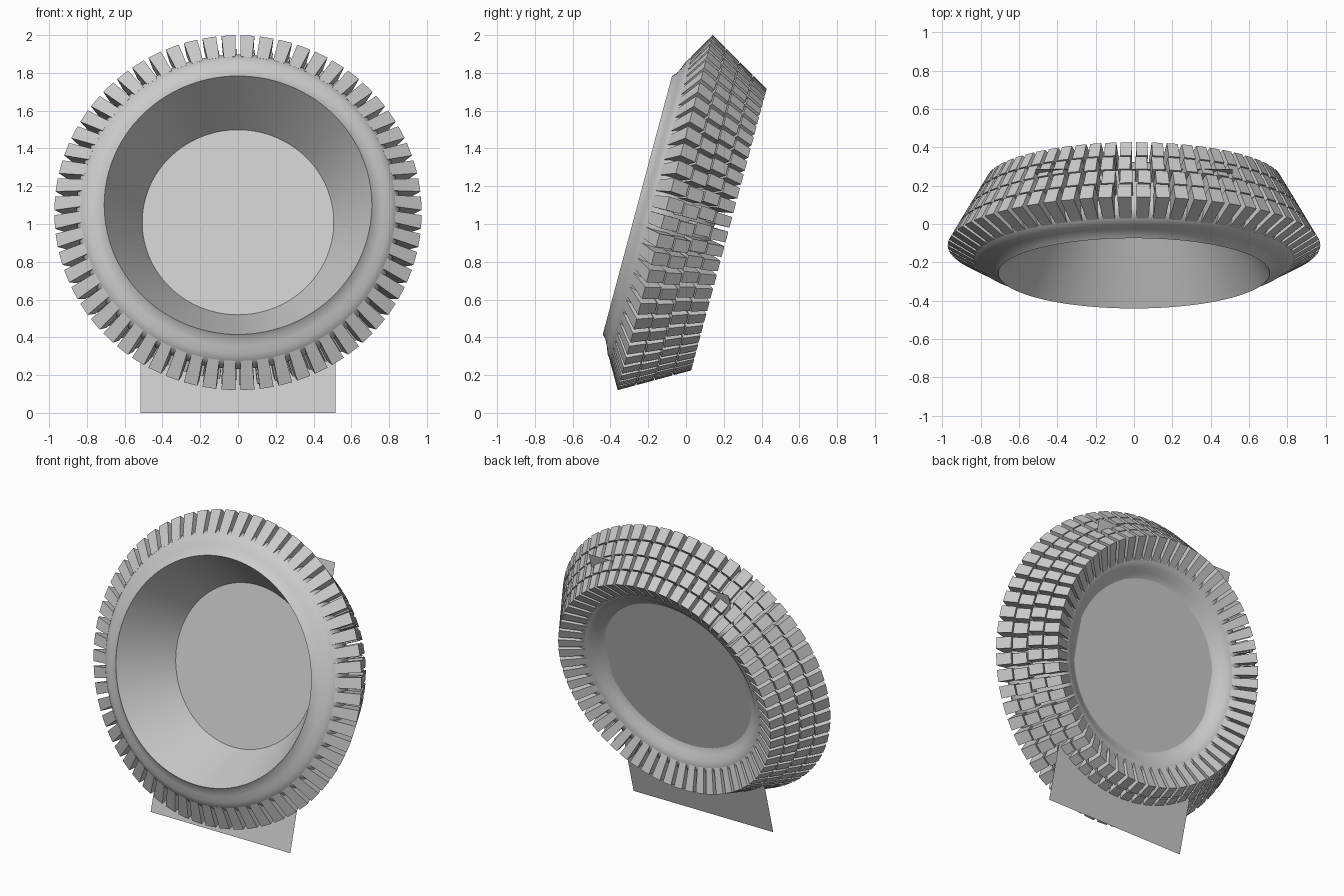
import bpy, bmesh
from math import sin, cos, pi, radians

if "Cube" in bpy.data.objects:
    bpy.data.objects.remove(bpy.data.objects["Cube"])

TILT, CONE = radians(-15), radians(30)
CENTRE = (0, -0.11, 1.06)
R, W, H, N = 0.9726, 0.403, 0.305, 60   # outer radius, tread width, wall height, pitches


def point(t, n, ang):
    """t = distance across the tread, n = depth below it, ang = angle from top."""
    a = t * cos(CONE) - n * sin(CONE)
    r = R - t * sin(CONE) - n * cos(CONE)
    return (r * sin(ang), a, r * cos(ang))


def finish(name, bm, smooth=False):
    bmesh.ops.recalc_face_normals(bm, faces=bm.faces)
    me = bpy.data.meshes.new(name)
    bm.to_mesh(me)
    bm.free()
    ob = bpy.data.objects.new(name, me)
    bpy.context.collection.objects.link(ob)
    ob.location = CENTRE
    ob.rotation_euler.x = TILT
    if smooth:
        bpy.ops.object.select_all(action='DESELECT')
        ob.select_set(True)
        bpy.context.view_layer.objects.active = ob
        bpy.ops.object.shade_smooth_by_angle(angle=radians(35))
    return ob


# tyre carcass: conical ring with rounded shoulders
half = [(0, H), (.007, .28), (.005, .24), (-.002, .20), (.001, .16),
        (.02, .125), (.06, .1), (.12, .092)]
profile = half + [(W - t, n) for t, n in reversed(half)]
bm = bmesh.new()
S = N * 2
rings = [[bm.verts.new(point(t, n, 2 * pi * i / S)) for t, n in profile] for i in range(S)]
for i in range(S):
    a, b = rings[i], rings[(i + 1) % S]
    for j in range(len(profile)):
        k = (j + 1) % len(profile)
        bm.faces.new((a[j], a[k], b[k], b[j]))
finish("tyre_carcass", bm, True)

# tread blocks: four staggered rows, the outer ones reach down the shoulders
bm = bmesh.new()
pitch, gap, rw = 2 * pi / N, 0.004, W / 4
for row, shift in enumerate((0, .08, -.08, 0)):
    t0 = row * rw + (gap if row > 0 else 0)
    t1 = (row + 1) * rw - (gap if row < 3 else 0)
    d0 = .16 if row == 0 else .105
    d1 = .16 if row == 3 else .105
    for i in range(N):
        mid = (i + .5 + shift) * pitch
        lo, hi = mid - .36 * pitch, mid + .36 * pitch
        q = [[bm.verts.new(point(t, n, ang)) for t, n in
              ((t0, 0), (t1, 0), (t1, d1), (t0, d0))] for ang in (lo, hi)]
        bm.faces.new(q[0])
        bm.faces.new(q[1][::-1])
        for j in range(4):
            k = (j + 1) % 4
            bm.faces.new((q[0][k], q[0][j], q[1][j], q[1][k]))
finish("tread_blocks", bm)

# flat sheet closing the rear opening
bm = bmesh.new()
bm.faces.new([bm.verts.new((x, .203, v)) for x, v in
              ((-.515, -1.043), (.515, -1.043), (.515, .777), (-.515, .777))])
finish("back_panel", bm)
